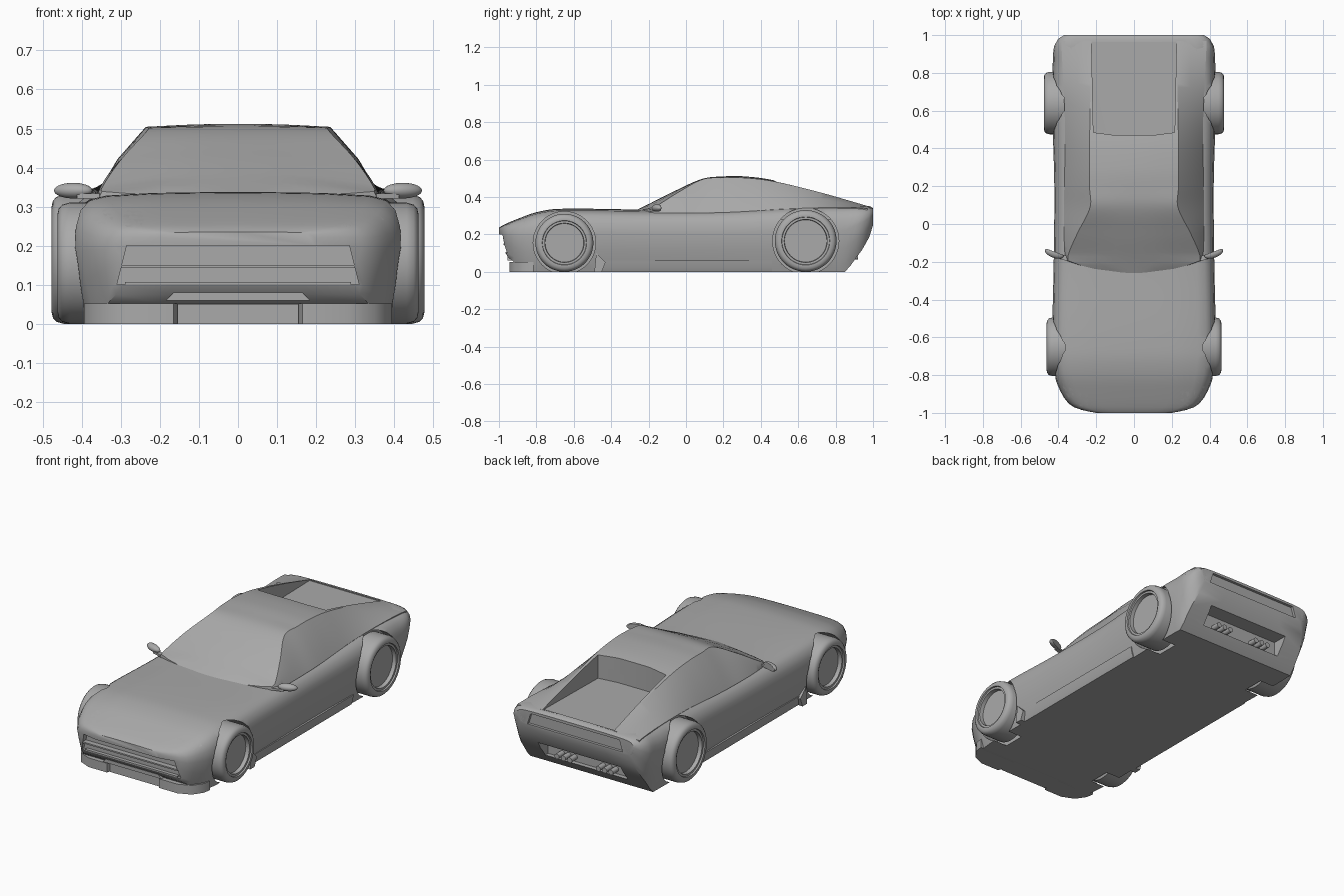
import bpy, bmesh, math
from mathutils import Vector, Matrix
from mathutils.bvhtree import BVHTree

cube = bpy.data.objects.get("Cube")
if cube:
    bpy.data.objects.remove(cube, do_unlink=True)

grey = bpy.data.materials.new("plain grey")
grey.use_nodes = True
grey.diffuse_color = (0.4, 0.4, 0.4, 1)
grey.node_tree.nodes["Principled BSDF"].inputs["Base Color"].default_value = (0.4, 0.4, 0.4, 1)


def finish(name, bm, angle=35):
    bmesh.ops.recalc_face_normals(bm, faces=bm.faces)
    me = bpy.data.meshes.new(name)
    bm.to_mesh(me)
    bm.free()
    ob = bpy.data.objects.new(name, me)
    bpy.context.collection.objects.link(ob)
    me.materials.append(grey)
    smooth(ob, angle)
    return ob


def smooth(ob, angle=35):
    bpy.ops.object.select_all(action='DESELECT')
    ob.select_set(True)
    bpy.context.view_layer.objects.active = ob
    bpy.ops.object.shade_smooth_by_angle(angle=math.radians(angle))


def curve(keys, y):
    """Smooth value through rows of (y, value)."""
    n = len(keys)
    i = max(k for k in range(n - 1) if k == 0 or keys[k][0] <= y)

    def slope(k):
        a, b = keys[max(k - 1, 0)], keys[min(k + 1, n - 1)]
        return (b[1] - a[1]) / (b[0] - a[0])
    (y0, v0), (y1, v1) = keys[i], keys[i + 1]
    h = y1 - y0
    t = (y - y0) / h
    return ((2*t**3 - 3*t*t + 1) * v0 + (t**3 - 2*t*t + t) * h * slope(i)
            + (3*t*t - 2*t**3) * v1 + (t**3 - t*t) * h * slope(i + 1))


def loft(bm, halves):
    """Skin mirrored half sections, each a (y, [(x, z)...]) running centre to centre."""
    rings = []
    for y, half in halves:
        full = half + [(-x, z) for x, z in half[-2:0:-1]]
        rings.append([bm.verts.new((x, y, z)) for x, z in full])
    n = len(rings[0])
    for a, b in zip(rings, rings[1:]):
        for i in range(n):
            bm.faces.new((a[i], a[(i + 1) % n], b[(i + 1) % n], b[i]))
    bm.faces.new(rings[0])
    bm.faces.new(rings[-1])


def prism(name, pts, axis, lo, hi, mirror=False):
    """Extrude a 2D outline along one axis."""
    bm = bmesh.new()
    for s in ((1, -1) if mirror else (1,)):
        ends = []
        for d in (lo, hi):
            ring = []
            for p in pts:
                c = list(p)
                c.insert(axis, d)
                ring.append(bm.verts.new((c[0] * s, c[1], c[2])))
            ends.append(ring)
        bm.faces.new(ends[0])
        bm.faces.new(ends[1])
        for i in range(len(pts)):
            j = (i + 1) % len(pts)
            bm.faces.new((ends[0][i], ends[0][j], ends[1][j], ends[1][i]))
    return finish(name, bm)


def box(name, x0, x1, y0, y1, z0, z1, mirror=False):
    return prism(name, [(x0, y0), (x1, y0), (x1, y1), (x0, y1)], 2, z0, z1, mirror)


def cut(ob, cutter):
    cutter.hide_render = True
    m = ob.modifiers.new("cut", 'BOOLEAN')
    m.operation, m.solver, m.object = 'DIFFERENCE', 'EXACT', cutter
    bpy.ops.object.select_all(action='DESELECT')
    ob.select_set(True)
    bpy.context.view_layer.objects.active = ob
    bpy.ops.object.modifier_apply(modifier=m.name)
    bpy.data.objects.remove(cutter, do_unlink=True)


# Lower body: width, top and bottom lines along the length
WIDTH = [(-1, .2), (-.985, .275), (-.96, .335), (-.9, .382), (-.8, .42), (-.6, .432), (-.2, .425),
         (.2, .422), (.6, .432), (.9, .428), (.97, .412), (1, .37)]
TOP = [(-1, .235), (-.98, .248), (-.9, .281), (-.8, .316), (-.68, .334), (-.2, .33), (.2, .333),
       (.6, .352), (.85, .357), (.98, .35), (1, .34)]
BOTTOM = [(-1, .17), (-.98, .13), (-.95, .075), (-.9, .04), (-.85, 0), (-.8, 0), (.8, 0), (.85, 0),
          (.92, .09), (.97, .16), (1, .25)]
SECTION = [(0, 0), (.5, 0), (.9, 0), (.93, .12), (.97, .35), (1, .62), (.985, .78), (.945, .89),
           (.88, .95), (.78, .98), (.5, 1), (.25, 1.005), (0, 1.008)]
ys = sorted({-1, -.993, -.985, -.97, .98, .99, 1} | {-.95 + i * .03 for i in range(65) if i < 64})
bm = bmesh.new()
halves = []
for y in ys:
    w, t, b = curve(WIDTH, y), curve(TOP, y), max(0, curve(BOTTOM, y))
    halves.append((y, [(u * w, b + v * (t - b)) for u, v in SECTION]))
loft(bm, halves)
skin = BVHTree.FromBMesh(bm)
body = finish("body", bm)

# Wheel arches, front mouth, tail panel and rear valance openings
WHEELS = [("front", -.65, .155, .462), ("rear", .64, .165, .477)]
for name, y, r, outer in WHEELS:
    ring = [(y + (r + .012) * math.cos(a), r + (r + .012) * math.sin(a))
            for a in (math.tau * i / 48 for i in range(48))]
    cut(body, prism("arch_cutter", ring, 0, .3, .6, True))
cut(body, prism("mouth_cutter", [(-.31, .1), (.31, .1), (.285, .2), (-.285, .2)], 1, -1.1, -.945))
cut(body, prism("tail_cutter", [(-.3, .262), (.3, .262), (.28, .325), (-.28, .325)], 1, .985, 1.1))
cut(body, box("valance_cutter", -.26, .26, .87, 1.1, .055, .15))

# Cabin with sloping side glass and long rear buttresses
EDGE = [(-.262, .1), (-.24, .2), (-.2, .34), (-.17, .35), (-.05, .3), (.09, .232), (.2, .236),
        (.45, .235), (.97, .225)]
EDGE_Z = [(-.262, .325), (-.2, .338), (-.17, .345), (-.05, .42), (.09, .495), (.2, .503), (.3, .503),
          (.45, .487), (.7, .429), (.97, .352)]
CROWN = [(-.262, .332), (-.2, .362), (-.05, .437), (.09, .498), (.2, .51), (.3, .511), (.45, .493),
         (.7, .43), (.97, .352)]
BASE = [(-.262, .1), (-.24, .2), (-.2, .345), (-.17, .365), (.1, .37), (.5, .365), (.97, .385)]
bm = bmesh.new()
halves = []
for i in range(56):
    y = -.262 + i * 1.232 / 55
    e, ez, c, b = (curve(k, y) for k in (EDGE, EDGE_Z, CROWN, BASE))
    zb = min(curve(TOP, y) - .013, ez - .004)
    bulge = (b * .45 + e * .55 + .012 * (ez - zb) / .17, zb * .45 + ez * .55)
    halves.append((y, [(0, .28), (b, .28), (b, zb), bulge, (e, ez), (e * .6, ez + (c - ez) * .64),
                       (e * .3, ez + (c - ez) * .91), (0, c)]))
loft(bm, halves)
cabin = finish("cabin", bm, 25)

# Sunken rear deck behind an upright back window
back = [(-.215, .485), (-.1, .47), (.1, .47), (.215, .485), (.225, .965), (-.225, .965)]
cut(cabin, prism("deck_cutter", back, 2, .348, .6))
cut(body, prism("deck_cutter", back, 2, .348, .6))
smooth(body)
smooth(cabin, 25)


def lathe(bm, rings, centre, axis_sign, segs=48):
    """Closed turned shape about x from (offset, radius) rows."""
    rows = []
    for off, r in rings:
        rows.append([bm.verts.new((axis_sign * off, centre[0] + r * math.cos(math.tau * i / segs),
                                   centre[1] + r * math.sin(math.tau * i / segs))) for i in range(segs)])
    for a, b in zip(rows, rows[1:]):
        for i in range(segs):
            j = (i + 1) % segs
            bm.faces.new((a[i], a[j], b[j], b[i]))
    bm.faces.new(rows[0])
    bm.faces.new(rows[-1])


# Wheels: rounded tyre, raised rim and dished disc
for name, y, r, o in WHEELS:
    for side, s in (("left", 1), ("right", -1)):
        bm = bmesh.new()
        lathe(bm, [(.31, r - .02), (.32, r), (o - .03, r), (o - .012, r - .005), (o - .003, r - .015),
                   (o, r - .028), (o, r - .036), (o - .008, r - .038), (o - .008, r - .05),
                   (o - .03, r - .052)], (y, r), s)
        finish(f"{name}_{side}_wheel", bm, 40)


def lamp(name, x, z, r, front, lift=.005):
    """Round lens following the body surface, raised a little, both sides."""
    bm = bmesh.new()
    d = 1 if front else -1
    for s in (1, -1):
        rows, last = [], None
        for k, f in enumerate((0.001, .5, .85, 1, 1.04)):
            row = []
            for i in range(28):
                a = math.tau * i / 28
                p = Vector((s * (x + r * f * math.cos(a)), -2 * d, z + r * f * math.sin(a)))
                hit, nor, _, _ = skin.ray_cast(p, Vector((0, d, 0)))
                if hit is None:
                    hit, nor, _, _ = skin.find_nearest(Vector((p.x, last.y if last else -.85 * d, p.z)))
                last = hit
                out = nor if nor.y * d < 0 else -nor
                row.append(bm.verts.new(hit + out * (lift if k < 4 else -.004)))
            rows.append(row)
        for a, b in zip(rows, rows[1:]):
            for i in range(28):
                bm.faces.new((a[i], a[(i + 1) % 28], b[(i + 1) % 28], b[i]))
        bm.faces.new(rows[0])
    finish(name, bm)


lamp("headlamps", .35, .287, .034, True)
lamp("driving_lamps", .268, .268, .026, True)
lamp("upper_tail_lamps", .362, .318, .018, False, .009)
lamp("lower_tail_lamps", .345, .28, .022, False, .009)

# Grille bars, chin splitter and plate
box("grille_bar", -.3, .3, -.975, -.94, .143, .151)
box("lower_lip", -.29, .29, -.965, -.93, .1, .107)
chin = [(.15, -.9), (.165, -.945), (.28, -.945), (.35, -.915), (.388, -.86), (.395, -.815), (.15, -.815)]
prism("splitter", chin, 2, 0, .052, True)
box("number_plate", -.155, .155, -.93, -.82, 0, .05)
prism("chin_panel", [(-.185, .06), (.185, .06), (.165, .08), (-.165, .08)], 1, -.955, -.9)

# Sills and flares behind the front wheels
prism("sills", [(.3, 0), (.392, 0), (.4, .02), (.408, .06), (.3, .06)], 1, -.47, .46, True)
prism("sill_flares", [(-.49, 0), (-.45, 0), (-.43, .05), (-.48, .1)], 0, .35, .42, True)

# Exhaust pipes under the tail
bm = bmesh.new()
for x in (-.17, -.13, -.09, .09, .13, .17):
    bmesh.ops.create_cone(bm, cap_ends=True, segments=20, radius1=.015, radius2=.015, depth=.08,
                          matrix=Matrix.Translation((x, .88, .08)) @ Matrix.Rotation(math.pi / 2, 4, 'X'))
finish("exhaust_pipes", bm)

# Door mirrors on short stalks
for side, s in (("left", 1), ("right", -1)):
    bm = bmesh.new()
    bmesh.ops.create_uvsphere(bm, u_segments=24, v_segments=14, radius=1)
    for v in bm.verts:
        v.co.y = min(v.co.y, .35)
        v.co = Vector((v.co.x * .052, v.co.y * .024, v.co.z * .02))
    bmesh.ops.transform(bm, verts=bm.verts, matrix=Matrix.Translation((s * .422, -.155, .341))
                        @ Matrix.Rotation(s * .35, 4, 'Z'))
    bmesh.ops.create_cube(bm, size=1, matrix=Matrix.Translation((s * .38, -.175, .327))
                          @ Matrix.Rotation(s * .3, 4, 'Z') @ Matrix.Diagonal((.06, .025, .012, 1)))
    finish(f"{side}_mirror", bm)
